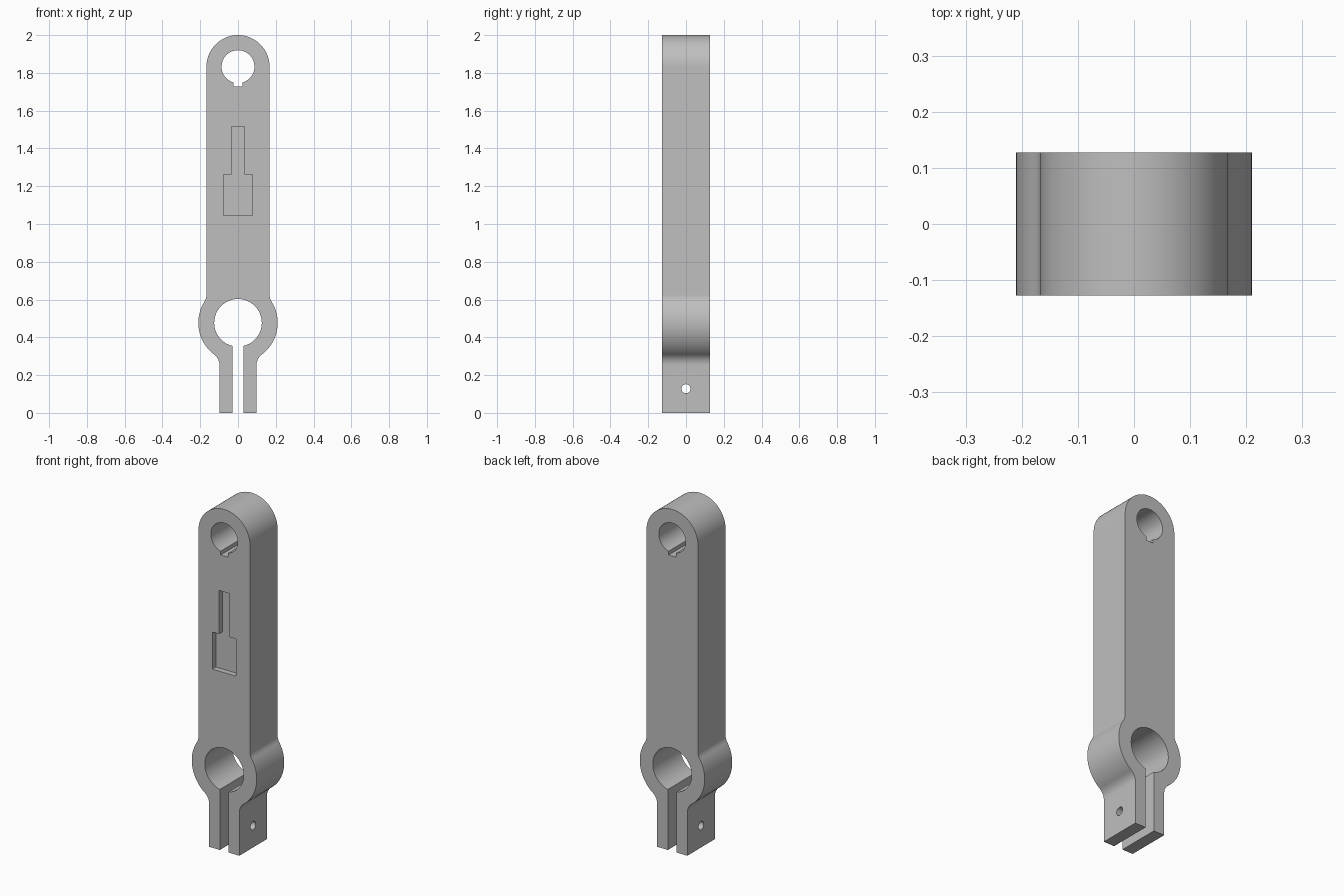
import bpy
import bmesh
from math import sin, cos, pi, sqrt, atan2, radians

if "Cube" in bpy.data.objects:
    bpy.data.objects.remove(bpy.data.objects["Cube"], do_unlink=True)

HALF_DEPTH = 0.1275
BAR_R, BAR_Z = 0.167, 1.833      # rounded bar and its upper bore centre
RING_R, RING_Z = 0.21, 0.477     # clamp ring
LEG_X, FILLET = 0.098, 0.07      # clamp leg and the blend radius


def arc(cx, cz, r, a0, a1, n):
    return [(cx + r * cos(a0 + (a1 - a0) * i / n),
             cz + r * sin(a0 + (a1 - a0) * i / n)) for i in range(n + 1)]


def prism(name, outline, y0, y1):
    """Extrude an x-z outline along y."""
    bm = bmesh.new()
    face = bm.faces.new([bm.verts.new((x, y0, z)) for x, z in outline])
    new = bmesh.ops.extrude_face_region(bm, geom=[face])["geom"]
    bmesh.ops.translate(bm, vec=(0, y1 - y0, 0),
                        verts=[v for v in new if isinstance(v, bmesh.types.BMVert)])
    bmesh.ops.recalc_face_normals(bm, faces=bm.faces)
    mesh = bpy.data.meshes.new(name)
    bm.to_mesh(mesh)
    bm.free()
    obj = bpy.data.objects.new(name, mesh)
    bpy.context.collection.objects.link(obj)
    return obj


def box_outline(half, z0, z1):
    return [(-half, z0), (half, z0), (half, z1), (-half, z1)]


def circle(z, r, n=64):
    return arc(0, z, r, 0, 2 * pi, n)[:-1]


def blend(side_x, sign):
    """Centre of a fillet between a vertical side and the ring, and its ring angle."""
    cx = side_x + FILLET
    dz = sign * sqrt((RING_R + FILLET) ** 2 - cx ** 2)
    return cx, RING_Z + dz, atan2(dz, cx)


# Right half of the outline, from the foot to the crown
lx, lz, la = blend(LEG_X, -1)
ux, uz, ua = blend(BAR_R, 1)
half = [(LEG_X, 0)]
half += arc(lx, lz, FILLET, pi, la + pi, 12)
half += arc(0, RING_Z, RING_R, la, ua, 36)[1:-1]
half += arc(ux, uz, FILLET, ua + pi, pi, 12)
half += arc(0, BAR_Z, BAR_R, 0, pi / 2, 24)
outline = half + [(-x, z) for x, z in reversed(half[:-1])]
arm = prism("clamp_arm", outline, -HALF_DEPTH, HALF_DEPTH)

# Bores, keyway, clamp slot and front pocket
pocket_half = [(0.077, 1.045), (0.077, 1.262), (0.035, 1.262), (0.035, 1.517)]
pocket = pocket_half + [(-x, z) for x, z in reversed(pocket_half)]
cutters = [
    prism("upper_bore", circle(BAR_Z, 0.087), -1, 1),
    prism("keyway", box_outline(0.023, 1.727, BAR_Z), -1, 1),
    prism("clamp_bore", circle(RING_Z, 0.126), -1, 1),
    prism("clamp_slot", box_outline(0.028, -0.1, RING_Z), -1, 1),
    prism("pocket", pocket, -1, -HALF_DEPTH + 0.032),
]

# Cross hole for the clamp bolt
bolt = prism("bolt_hole", circle(0, 0.024, 32), -1, 1)
bolt.rotation_euler = (0, 0, pi / 2)
bolt.location.z = 0.128
cutters.append(bolt)

bpy.ops.object.select_all(action="DESELECT")
arm.select_set(True)
bpy.context.view_layer.objects.active = arm
for cutter in cutters:
    cutter.hide_render = True
    mod = arm.modifiers.new(cutter.name, "BOOLEAN")
    mod.operation, mod.solver, mod.object = "DIFFERENCE", "EXACT", cutter
    bpy.ops.object.modifier_apply(modifier=mod.name)
    bpy.data.objects.remove(cutter, do_unlink=True)

# Plain grey finish
grey = bpy.data.materials.new("plain_grey")
grey.use_nodes = True
colour = (0.52, 0.52, 0.52, 1)
grey.diffuse_color = colour
grey.node_tree.nodes["Principled BSDF"].inputs["Base Color"].default_value = colour
arm.data.materials.clear()
arm.data.materials.append(grey)
bpy.ops.object.shade_smooth_by_angle(angle=radians(30))
